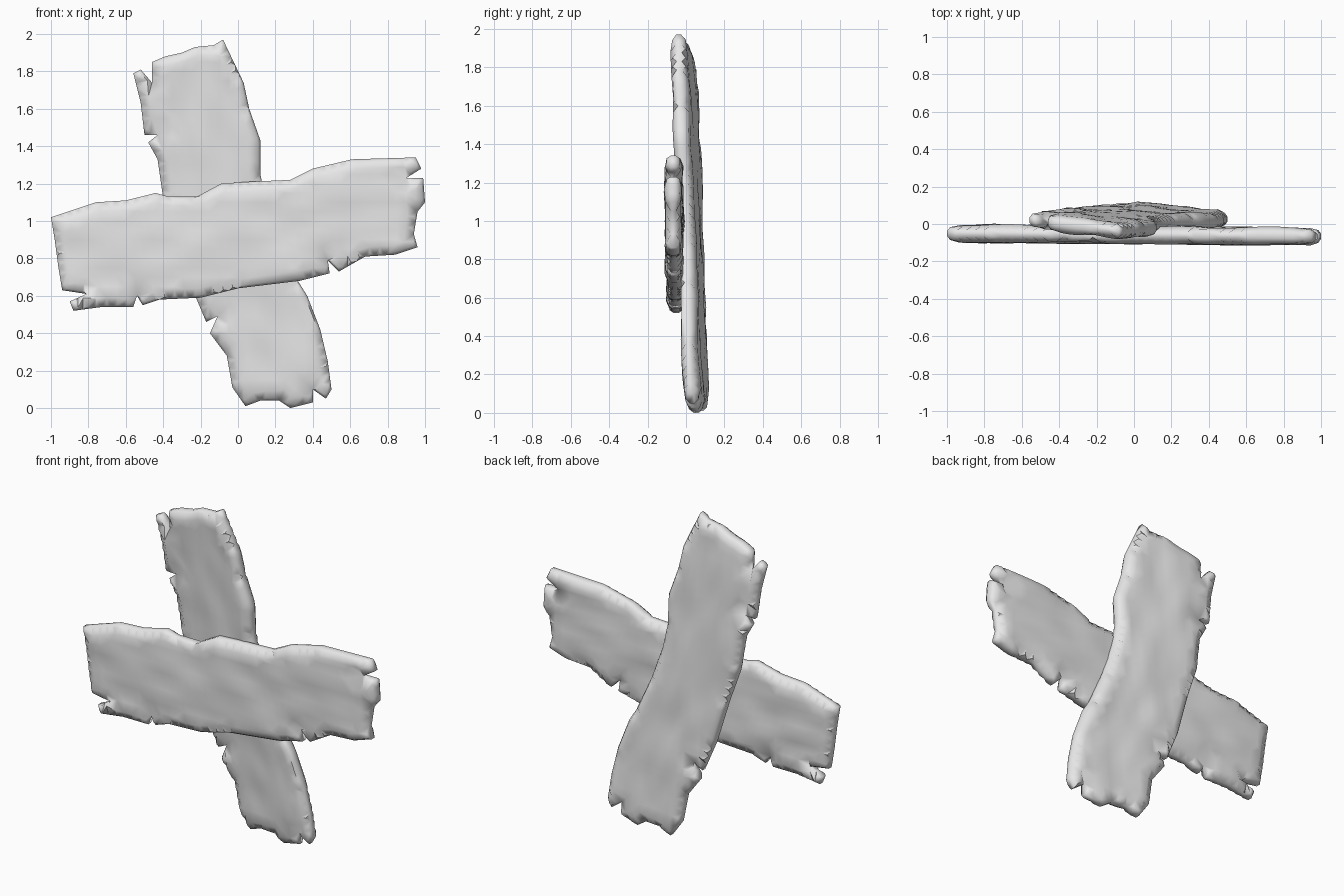
import bpy, bmesh, math
from mathutils import Vector, noise
from mathutils.geometry import delaunay_2d_cdt, intersect_point_line

default = bpy.data.objects.get("Cube")
if default:
    bpy.data.objects.remove(default, do_unlink=True)

# One plain grey for both planks
grey = bpy.data.materials.new("plain_grey")
grey.use_nodes = True
grey.diffuse_color = (0.8, 0.8, 0.8, 1)
grey.node_tree.nodes["Principled BSDF"].inputs["Base Color"].default_value = grey.diffuse_color

HALF = 0.045      # half the plank thickness
ROUND = 0.05      # width of the worn, rounded rim
STEP = 0.05       # mesh spacing


def edge_distance(point, ring):
    """Shortest distance from a point to the closed outline."""
    best = math.inf
    for a, b in zip(ring, ring[1:] + ring[:1]):
        hit, t = intersect_point_line(point, a, b)
        hit = a.lerp(b, min(max(t, 0), 1))
        best = min(best, (point - hit.to_2d()).length)
    return best


def inside(point, ring):
    odd = False
    for a, b in zip(ring, ring[1:] + ring[:1]):
        if (a.y > point.y) != (b.y > point.y):
            if point.x < a.x + (b.x - a.x) * (point.y - a.y) / (b.y - a.y):
                odd = not odd
    return odd


def resample(corners):
    """Split long outline edges into short even pieces."""
    ring = []
    for a, b in zip(corners, corners[1:] + corners[:1]):
        pieces = max(1, round((b - a).length / STEP))
        ring += [a.lerp(b, i / pieces) for i in range(pieces)]
    return ring


def rim_points(ring, inset):
    """Points following the outline at a fixed distance inside it."""
    found = []
    for a, b in zip(ring, ring[1:] + ring[:1]):
        normal = Vector((a.y - b.y, b.x - a.x)).normalized()
        for side in (inset, -inset):
            p = (a + b) / 2 + normal * side
            if inside(p, ring) and edge_distance(p, ring) > inset * 0.9:
                found.append(p)
    return found


def grid_points(ring):
    """Regular points across the middle of the plank."""
    found = []
    for i in range(-20, 21):
        for j in range(41):
            p = Vector((i, j)) * STEP
            if inside(p, ring) and edge_distance(p, ring) > ROUND + STEP / 3:
                found.append(p)
    return found


def make_plank(name, outline, grain, centre_y, seed):
    ring = resample([Vector(p) for p in outline])
    count = len(ring)
    points = ring + grid_points(ring)
    for inset in (ROUND * 0.25, ROUND):
        points += rim_points(ring, inset)
    loop = [(i, (i + 1) % count) for i in range(count)]
    flat, _, tris, *_ = delaunay_2d_cdt(points, loop, [], 1, 1e-5)

    # Two worn sheets, swelling from the rim to full thickness
    along = Vector(grain).normalized()
    across = Vector((-along.y, along.x))
    bm = bmesh.new()
    sheets = []
    for side in (-1, 1):
        verts = []
        for p in flat:
            d = min(edge_distance(p, ring) / ROUND, 1)
            swell = 0.3 + 0.7 * math.sqrt(1 - (1 - d) ** 2)
            wave = noise.noise(Vector((p.dot(along) * 4, p.dot(across) * 9, seed + side)))
            y = centre_y(p.x, p.y) + side * swell * HALF + wave * 0.014 * d
            verts.append(bm.verts.new((p.x, y, p.y)))
        sheets.append(verts)
        for tri in tris:
            bm.faces.new([verts[i] for i in tri])

    # Side wall joining the two sheets
    front, back = sheets
    mate = dict(zip(front, back))
    rim = [e for e in bm.edges if e.is_boundary and e.verts[0] in mate]
    for edge in rim:
        a, b = edge.verts
        bm.faces.new((a, b, mate[b], mate[a]))
    bmesh.ops.recalc_face_normals(bm, faces=bm.faces)

    mesh = bpy.data.meshes.new(name)
    bm.to_mesh(mesh)
    bm.free()
    mesh.materials.append(grey)
    obj = bpy.data.objects.new(name, mesh)
    bpy.context.collection.objects.link(obj)
    bpy.ops.object.select_all(action="DESELECT")
    obj.select_set(True)
    bpy.context.view_layer.objects.active = obj
    bpy.ops.object.shade_smooth_by_angle(angle=math.radians(55))
    return obj


# Level plank with splintered ends, lying in front
level_outline = [
    (-1, 1.02), (-.76, 1.1), (-.6, 1.11), (-.44, 1.15), (-.37, 1.13), (-.22, 1.13),
    (-.09, 1.2), (.06, 1.21), (.28, 1.22), (.4, 1.28), (.61, 1.33), (.95, 1.34),
    (.98, 1.28), (.9, 1.23), (.99, 1.23), (1, 1.1), (.96, 1.05), (.94, .93),
    (.96, .86), (.84, .82), (.68, .81), (.54, .73), (.48, .79), (.49, .72),
    (.33, .68), (0, .64), (-.2, .59), (-.42, .58), (-.51, .55), (-.54, .6),
    (-.56, .54), (-.73, .54), (-.88, .52), (-.9, .57), (-.81, .61), (-.94, .63),
    (-.96, .75), (-.98, .9),
]
make_plank("front_plank", level_outline, (1, 0.12),
           lambda x, z: -0.058 - 0.008 * x, 3.3)

# Upright plank, leaning and slightly twisted, lying behind
upright_outline = [
    (-.08, 1.97), (-.13, 1.94), (-.23, 1.93), (-.3, 1.9), (-.39, 1.88), (-.46, 1.85),
    (-.46, 1.74), (-.52, 1.81), (-.56, 1.79), (-.52, 1.63), (-.5, 1.46), (-.43, 1.46),
    (-.48, 1.42), (-.43, 1.33), (-.4, 1.12), (-.33, .92), (-.25, .65), (-.17, .46),
    (-.11, .49), (-.15, .4), (-.06, .28), (-.03, .11), (.04, .01), (.12, .04),
    (.22, .04), (.28, 0), (.4, .03), (.4, .1), (.47, .05), (.5, .1),
    (.48, .25), (.44, .42), (.37, .6), (.32, .68), (.22, .9), (.15, 1.1),
    (.12, 1.25), (.12, 1.43), (.06, 1.6), (.03, 1.74),
]
make_plank("back_plank", upright_outline, (-0.3, 1),
           lambda x, z: 0.022 - 0.065 * (z - 1) - 0.1 * (x + 0.05), 8.7)
